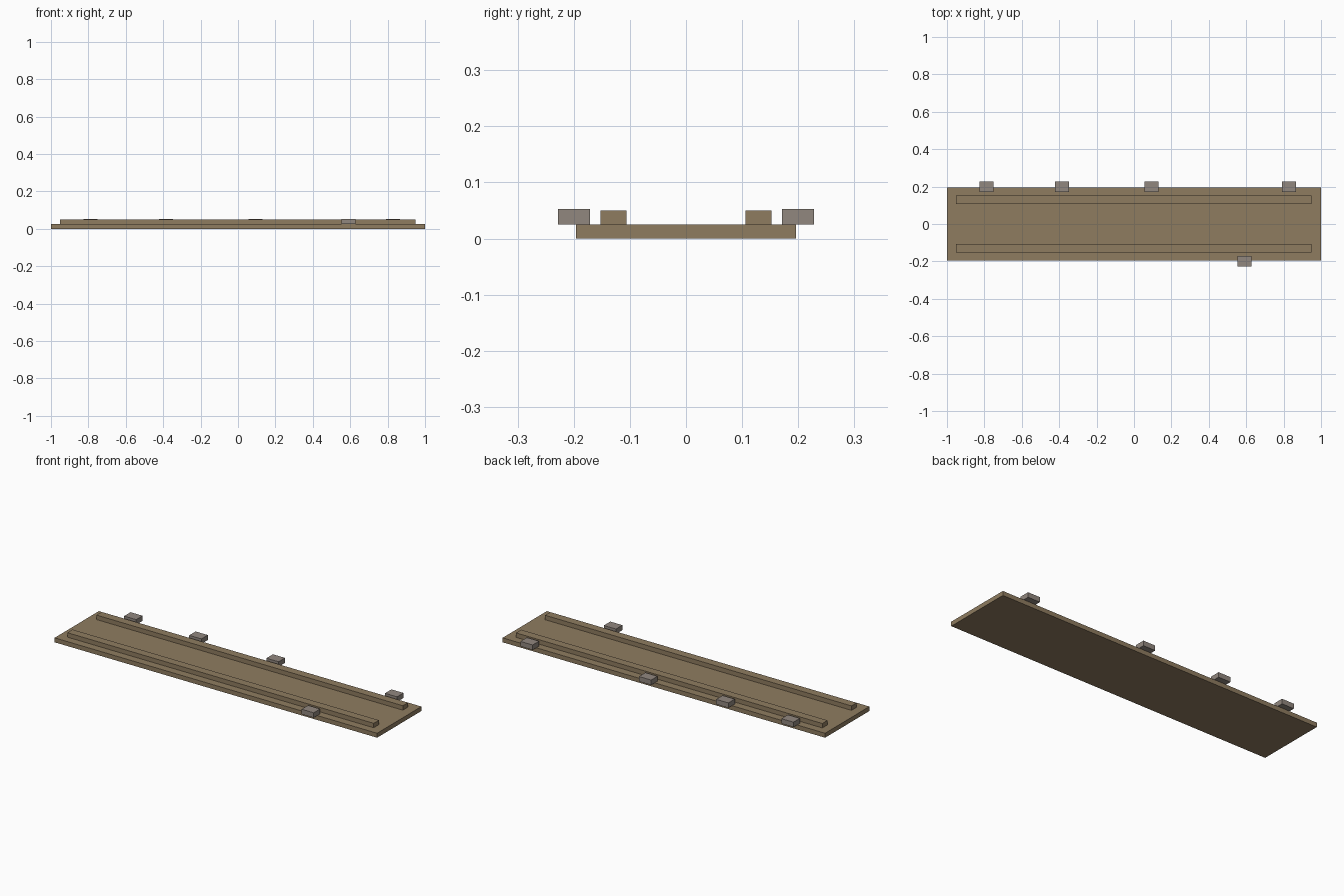
import bpy

cube = bpy.data.objects.get("Cube")
if cube:
    bpy.data.objects.remove(cube, do_unlink=True)


def make_material(name, rgb):
    mat = bpy.data.materials.new(name)
    mat.use_nodes = True
    colour = (*rgb, 1.0)
    mat.diffuse_color = colour
    mat.node_tree.nodes["Principled BSDF"].inputs["Base Color"].default_value = colour
    return mat


def box(name, centre, size, mat):
    """Add a box with its dimensions applied to the mesh."""
    bpy.ops.mesh.primitive_cube_add(size=1, location=centre)
    obj = bpy.context.object
    obj.name = name
    obj.scale = size
    bpy.ops.object.transform_apply(location=False, rotation=False, scale=True)
    obj.data.materials.append(mat)
    return obj


wood = make_material("brown wood", (0.275, 0.202, 0.117))
metal = make_material("warm grey metal", (0.283, 0.242, 0.212))

THICK = 0.025      # board thickness
RAIL_H = 0.025
BLOCK_H = 0.028

# Flat board
box("board", (0, 0, THICK / 2), (2, 0.392, THICK), wood)

# Long raised rails
for side, y in (("front", -0.129), ("back", 0.129)):
    box(side + "_rail", (-0.002, y, THICK + RAIL_H / 2), (1.9, 0.046, RAIL_H), wood)

# Small blocks overhanging the long edges
blocks = {"back": (-0.789, -0.385, 0.094, 0.829), "front": (0.592,)}
for side, xs in blocks.items():
    y = 0.2 if side == "back" else -0.2
    for i, x in enumerate(xs, 1):
        box(f"{side}_edge_block_{i}", (x, y, THICK + BLOCK_H / 2),
            (0.075, 0.057, BLOCK_H), metal)
